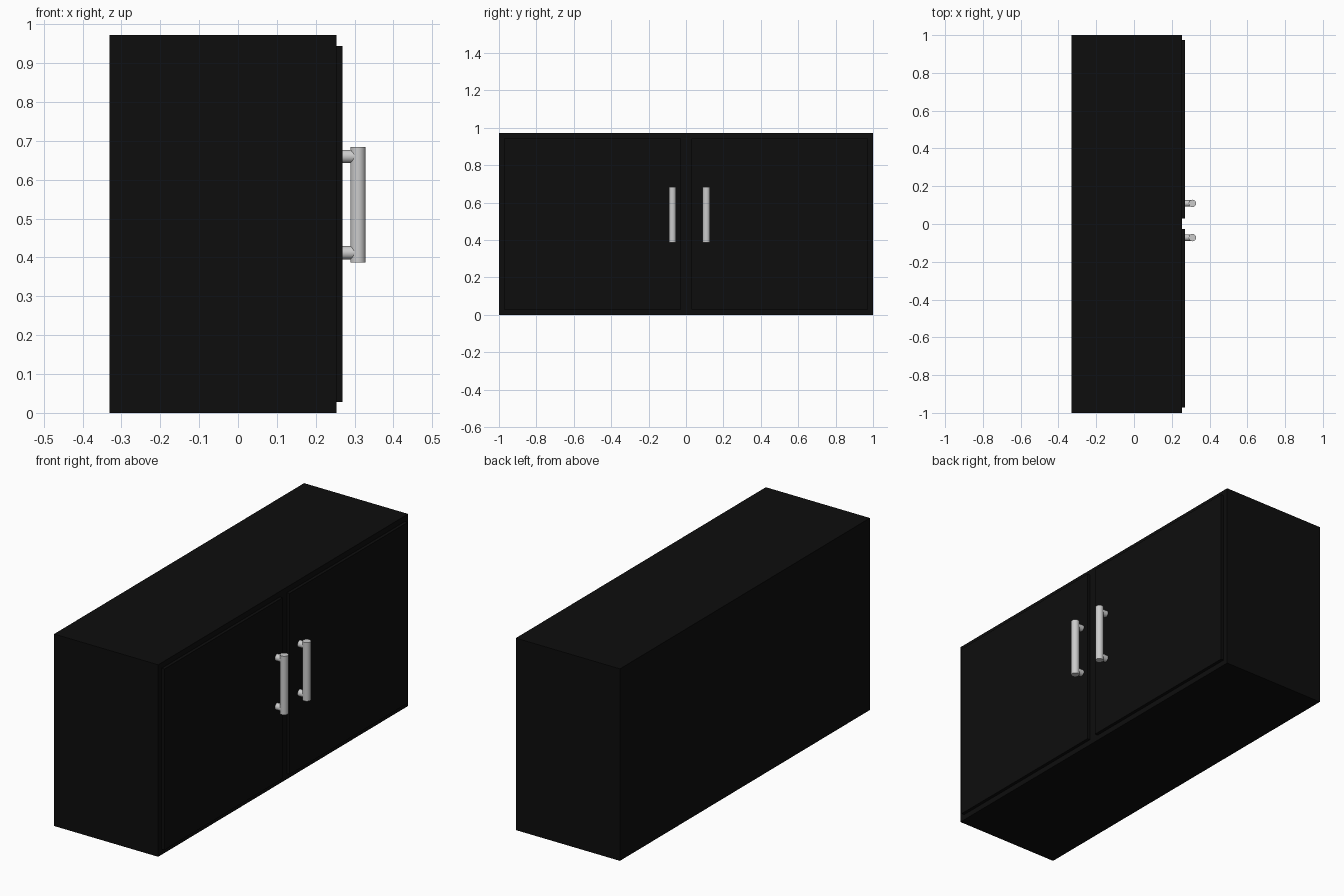
import bpy
import bmesh
from math import pi

if "Cube" in bpy.data.objects:
    bpy.data.objects.remove(bpy.data.objects["Cube"])

black = bpy.data.materials.new("black_finish")
black.diffuse_color = (0.004, 0.004, 0.004, 1)
black.use_nodes = True
black.node_tree.nodes["Principled BSDF"].inputs["Base Color"].default_value = black.diffuse_color


def box(name, x, y, z):
    """Black box from (min, max) ranges."""
    bpy.ops.mesh.primitive_cube_add(size=1, location=[sum(r) / 2 for r in (x, y, z)])
    ob = bpy.context.object
    ob.name = name
    ob.scale = [r[1] - r[0] for r in (x, y, z)]
    bpy.ops.object.transform_apply(location=False, rotation=False, scale=True)
    ob.data.materials.append(black)
    return ob


def rod(name, radius, length, loc, rot=(0, 0, 0)):
    """Smooth-sided cylinder."""
    bpy.ops.mesh.primitive_cylinder_add(vertices=32, radius=radius, depth=length,
                                        location=loc, rotation=rot)
    ob = bpy.context.object
    ob.name = name
    bpy.ops.object.shade_smooth_by_angle()
    return ob


# Cabinet body
box("cabinet_body", (-0.33, 0.253), (-1, 1), (0, 0.972))

# Doors, each with a bar handle on two short posts
for side, door_y, handle_y in (("left", (-0.972, -0.027), -0.072),
                               ("right", (0.029, 0.973), 0.109)):
    box(side + "_door", (0.252, 0.269), door_y, (0.028, 0.944))
    rod(side + "_handle_bar", 0.0195, 0.297, (0.309, handle_y, 0.536))
    for level, z in (("lower", 0.412), ("upper", 0.66)):
        rod(f"{side}_handle_{level}_post", 0.017, 0.042,
            (0.288, handle_y, z), (0, pi / 2, 0))
